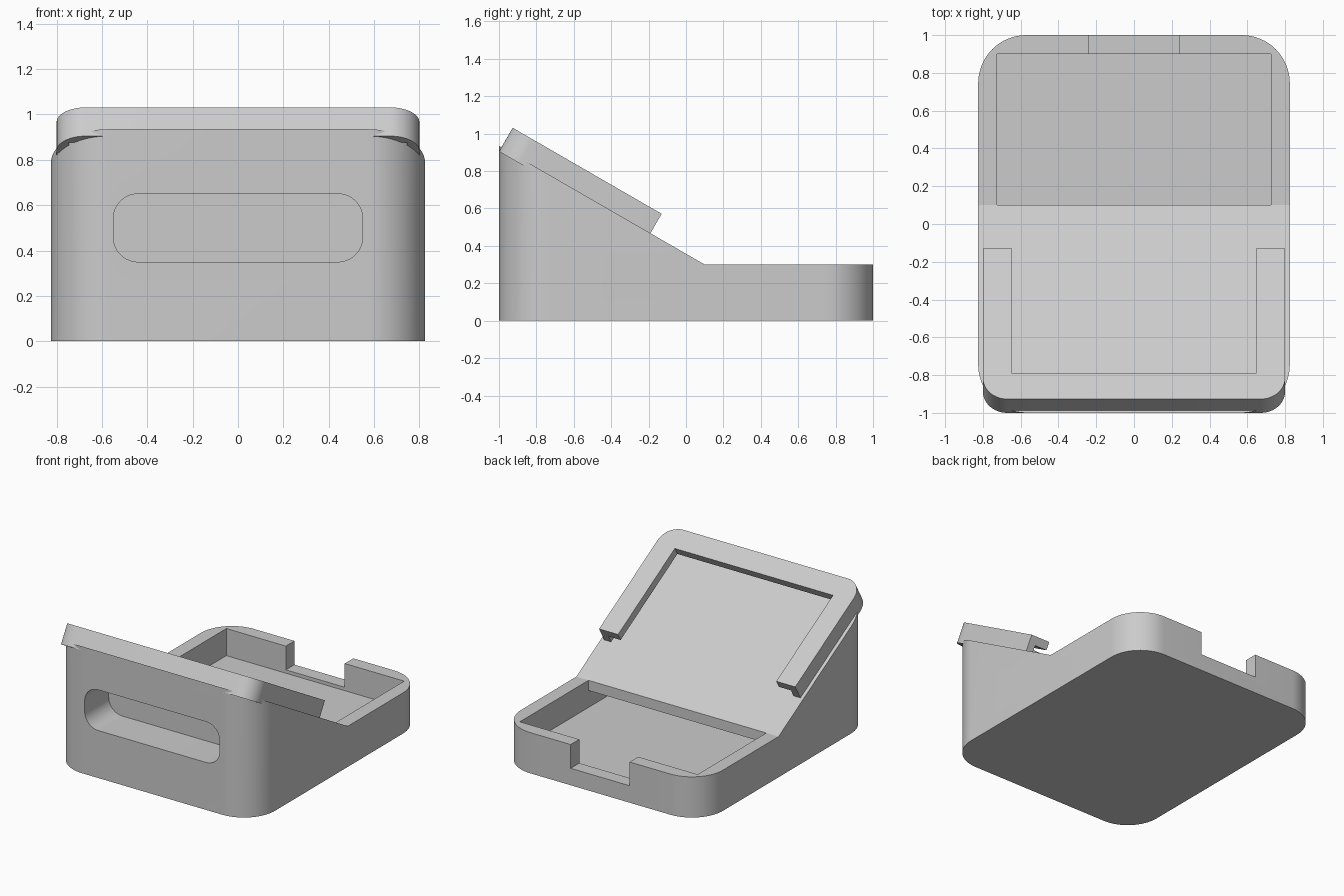
import bpy, bmesh, math
from mathutils import Matrix, Vector

cube = bpy.data.objects.get("Cube")
if cube:
    bpy.data.objects.remove(cube, do_unlink=True)

grey = bpy.data.materials.new("light_grey_plastic")
grey.use_nodes = True
grey.diffuse_color = (0.6, 0.6, 0.6, 1)
grey.node_tree.nodes["Principled BSDF"].inputs["Base Color"].default_value = (0.6, 0.6, 0.6, 1)


def outline(x0, x1, y0, y1, low=0, high=0, steps=16):
    """Rectangle outline with separate radii for the low-y and high-y corners."""
    pts = []
    for x, y, sx, sy, r, start in ((x1, y1, -1, -1, high, 0), (x0, y1, 1, -1, high, 90),
                                   (x0, y0, 1, 1, low, 180), (x1, y0, -1, 1, low, 270)):
        if not r:
            pts.append((x, y))
            continue
        for i in range(steps + 1):
            a = math.radians(start + 90 * i / steps)
            pts.append((x + sx * r + r * math.cos(a), y + sy * r + r * math.sin(a)))
    return pts


def prism(name, pts, z0, z1, frame=Matrix()):
    """Extrude a flat outline from z0 to z1 inside a local frame."""
    bm = bmesh.new()
    face = bm.faces.new([bm.verts.new((x, y, z0)) for x, y in pts])
    ext = bmesh.ops.extrude_face_region(bm, geom=[face])
    top = [v for v in ext["geom"] if isinstance(v, bmesh.types.BMVert)]
    bmesh.ops.translate(bm, verts=top, vec=(0, 0, z1 - z0))
    bm.transform(frame)
    bmesh.ops.recalc_face_normals(bm, faces=bm.faces)
    mesh = bpy.data.meshes.new(name)
    bm.to_mesh(mesh)
    bm.free()
    mesh.materials.append(grey)
    obj = bpy.data.objects.new(name, mesh)
    bpy.context.collection.objects.link(obj)
    return obj


def carve(obj, cutters):
    """Subtract each cutter, then shade curved walls smooth."""
    bpy.context.view_layer.objects.active = obj
    for cutter in cutters:
        mod = obj.modifiers.new("cut", "BOOLEAN")
        mod.operation = "DIFFERENCE"
        mod.solver = "EXACT"
        mod.object = cutter
        bpy.ops.object.modifier_apply(modifier=mod.name)
        bpy.data.objects.remove(cutter, do_unlink=True)
    bpy.ops.object.select_all(action="DESELECT")
    obj.select_set(True)
    bpy.ops.object.shade_smooth_by_angle(angle=math.radians(25))


def frame(origin, u, v, w):
    m = Matrix((u, v, w)).transposed().to_4x4()
    m.translation = Vector(origin)
    return m


tilt = math.radians(30)
c, s = math.cos(tilt), math.sin(tilt)
side = frame((0, 0, 0), (0, 1, 0), (0, 0, 1), (1, 0, 0))
front = frame((0, -1, 0), (1, 0, 0), (0, 0, 1), (0, -1, 0))
slope = frame((0, 0.1, 0.3), (-1, 0, 0), (0, -c, s), (0, s, c))

# Wedge-shaped housing with a low rear tray
body = prism("housing", outline(-0.825, 0.825, -1, 1, 0.255, 0.255), 0, 1.2)
rise = math.tan(tilt)
above = [(0.1, 0.3), (1.2, 0.3), (1.2, 2), (-1.2, 2), (-1.2, 0.3 + 1.3 * rise)]
hole = [(-0.3 + 0.075 * math.cos(math.tau * i / 32), 0.21 + 0.075 * math.sin(math.tau * i / 32))
        for i in range(32)]
carve(body, [
    prism("sky_cutter", above, -1, 1, side),
    prism("tray_cutter", outline(-0.725, 0.725, 0.1, 0.9), 0.1, 0.5),
    prism("cavity_cutter", outline(-0.725, 0.725, -0.9, 0.5), 0.1, 0.225),
    prism("cable_notch_cutter", outline(-0.24, 0.24, 0.85, 1.1), 0.125, 0.5),
    prism("front_slot_cutter", outline(-0.55, 0.55, 0.35, 0.65, 0.11, 0.11), -0.28, 0.1, front),
    prism("side_hole_cutter", hole, 0.7, 0.9, side),
])

# U-shaped frame with an undercut groove, open at its lower end, laid on the slope
rim = outline(-0.8, 0.8, 0.335, 1.255, 0, 0.13)
window = [(-0.645, 0.335), (-0.645, 1.098), (0.645, 1.098), (0.645, 0.335)]
bezel = prism("screen_frame", rim[:-1] + window + rim[-1:], -0.026, 0.12)
carve(bezel, [prism("groove_cutter", outline(-0.745, 0.745, 0.2, 1.198), -0.1, 0.06)])
bezel.data.transform(slope)
